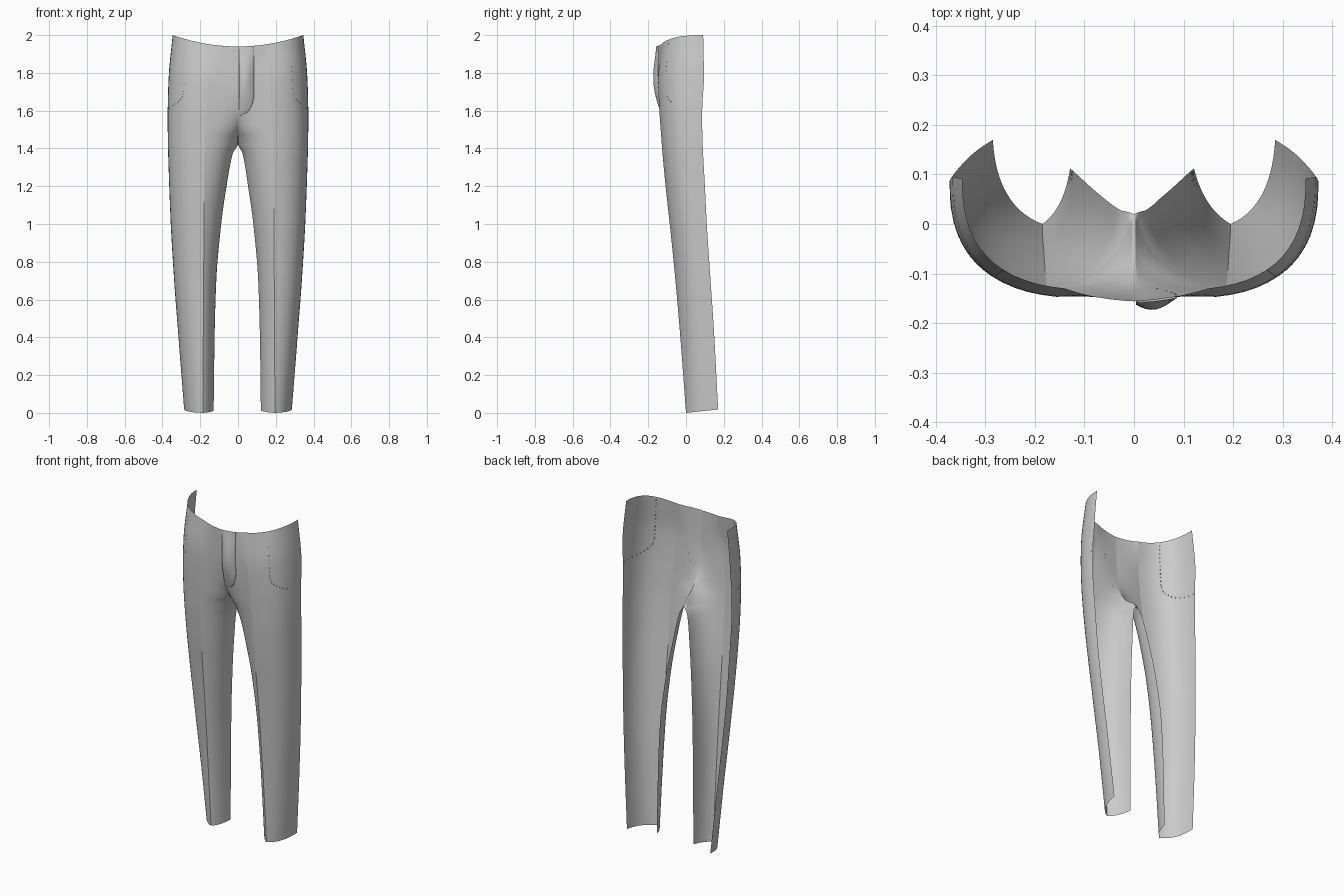
import bpy, bmesh, math
from mathutils import Vector

if "Cube" in bpy.data.objects:
    bpy.data.objects.remove(bpy.data.objects["Cube"])

# Section stations by height: z, side edge x/y, crease x/y, inner edge x/y, inner control x/y
KEYS = [
    (0.00, .285, .170, .190, .000, .125, .112, .142, .030),
    (0.40, .315, .150, .189, -.030, .120, .108, .128, .010),
    (0.70, .338, .130, .187, -.056, .111, .100, .116, -.010),
    (1.00, .356, .110, .185, -.086, .085, .076, .088, -.035),
    (1.20, .364, .100, .183, -.108, .057, .052, .062, -.065),
    (1.38, .370, .090, .181, -.125, .024, .027, .032, -.100),
    (1.42, .371, .088, .180, -.128, .000, .020, .022, -.108),
    (1.50, .372, .086, .177, -.134, .000, -.075, .030, -.125),
    (1.60, .372, .086, .171, -.141, .000, -.130, .075, -.134),
    (1.75, .367, .095, .161, -.147, .000, -.152, .080, -.143),
    (1.94, .346, .091, .145, -.130, .000, -.156, .075, -.153),
]


def interp(z):
    """Monotone cubic interpolation of the section stations."""
    i = 0
    while i < len(KEYS) - 2 and z > KEYS[i + 1][0]:
        i += 1

    def secant(j, c):
        return (KEYS[j + 1][c] - KEYS[j][c]) / (KEYS[j + 1][0] - KEYS[j][0])

    def slope(j, c):
        if j == 0:
            return secant(0, c)
        if j == len(KEYS) - 1:
            return secant(j - 1, c)
        a, b = secant(j - 1, c), secant(j, c)
        return 2 * a * b / (a + b) if a * b > 0 else 0

    h = KEYS[i + 1][0] - KEYS[i][0]
    t = (z - KEYS[i][0]) / h
    return [KEYS[i][c] * (2*t**3 - 3*t*t + 1) + h * slope(i, c) * (t**3 - 2*t*t + t)
            + KEYS[i + 1][c] * (3*t*t - 2*t**3) + h * slope(i + 1, c) * (t**3 - t*t)
            for c in range(1, 9)]


def bezier(a, b, c, t):
    return a * (1 - t)**2 + b * 2 * t * (1 - t) + c * t * t


def surface(side, z, s):
    """Cloth point: s = -1 inner edge, 0 crease, 1 side edge."""
    ex, ey, cx, cy, ix, iy, kx, ky = interp(z)
    cx += .005 * side
    ix -= .004 * side * min(1, ix / .06)
    C = Vector((cx, cy))
    if s <= 0:
        p = bezier(C, Vector((kx, ky)), Vector((ix, iy)), -s)
    else:
        f = min(1, z / 1.2)
        K = Vector((ex - .008 + .014 * f, cy + .035 - .015 * f))
        p = bezier(C, K, Vector((ex, ey)), s)
    # waist dips at the centre, hem lifts towards the back
    w = max(0, (z - 1.4) / .54)
    zz = z + .06 * w * w * (p.x / .346)**2 + .018 * max(0, 1 - z / .3) * p.y / .17
    return Vector((p.x * side, p.y, zz))


def make_object(name, bm):
    mesh = bpy.data.meshes.new(name)
    bm.to_mesh(mesh)
    bm.free()
    ob = bpy.data.objects.new(name, mesh)
    bpy.context.collection.objects.link(ob)
    return ob


def add_grid(bm, rows, flip=False):
    vs = [[bm.verts.new(p) for p in r] for r in rows]
    for a, b in zip(vs, vs[1:]):
        for j in range(len(a) - 1):
            q = [a[j], a[j + 1], b[j + 1], b[j]]
            bm.faces.new(q[::-1] if flip else q).smooth = True
    return vs


# Front panels of both legs, joined along the centre seam
N = 14
heights = []
for a, b in zip(KEYS, KEYS[1:]):
    n = max(2, round((b[0] - a[0]) / .03))
    heights += [a[0] + (b[0] - a[0]) * k / n for k in range(n)]
heights.append(KEYS[-1][0])
bm = bmesh.new()
for side in (1, -1):
    vs = add_grid(bm, [[surface(side, z, k / N) for k in range(-N, N + 1)]
                       for z in heights], side < 0)
    for a, b in zip(vs, vs[1:]):
        bm.edges.get((a[N], b[N])).smooth = False
bmesh.ops.remove_doubles(bm, verts=[v for v in bm.verts if abs(v.co.x) < 1e-5], dist=1e-4)
make_object("trouser_front_panels", bm)


def panel_point(x, z, lift):
    """Point in front of the right centre panel at a given x."""
    lo, hi = -1.0, 0.0
    for _ in range(24):
        m = (lo + hi) / 2
        if surface(1, z, m).x < x:
            lo = m
        else:
            hi = m
    return surface(1, z, lo) + Vector((0, -lift, 0))


def fly_width(z):
    t = min(1, max(0, (z - 1.575) / .12))
    return .012 + .073 * math.sqrt(1 - (1 - t)**2)


# Fly flap, slightly puffed over the centre seam
bm = bmesh.new()
rows = []
for i in range(25):
    z = 1.575 + (1.94 - 1.575) * i / 24
    puff = .021 * math.sin(math.pi * i / 24)**1.2
    row = [panel_point(.004, z, 0)]
    for k in range(9):
        u = k / 8
        row.append(panel_point(.004 + (fly_width(z) - .004) * u, z,
                               .003 + puff * math.sin(math.pi * (.12 + .88 * u))))
    row.append(panel_point(fly_width(z) + .001, z, 0))
    rows.append(row)
add_grid(bm, rows)
make_object("fly_flap", bm)


def stitches(name, pts):
    """Tiny dashes along a path."""
    bm = bmesh.new()
    for p in pts:
        made = bmesh.ops.create_cube(bm, size=.004)
        bmesh.ops.scale(bm, vec=(.8, .8, 1.6), verts=made['verts'])
        bmesh.ops.translate(bm, vec=p, verts=made['verts'])
    make_object(name, bm)


# Pocket stitching seen inside the hips
for side, label in ((1, "right"), (-1, "left")):
    path = [(.36, 1.92 - .022 * k) for k in range(11)]
    path += [(.36 + .60 * (1 - math.cos(a)), 1.69 - .09 * math.sin(a))
             for a in [math.pi / 2 * k / 10 for k in range(11)]]
    stitches("pocket_stitching_" + label,
             [surface(side, z, s) + Vector((-.001 * side, .001, 0)) for s, z in path])

# Fly stitching down the flap edge
stitches("fly_stitching", [panel_point(fly_width(z), z, .001)
                           for z in [1.59 + .022 * k for k in range(11)]])
